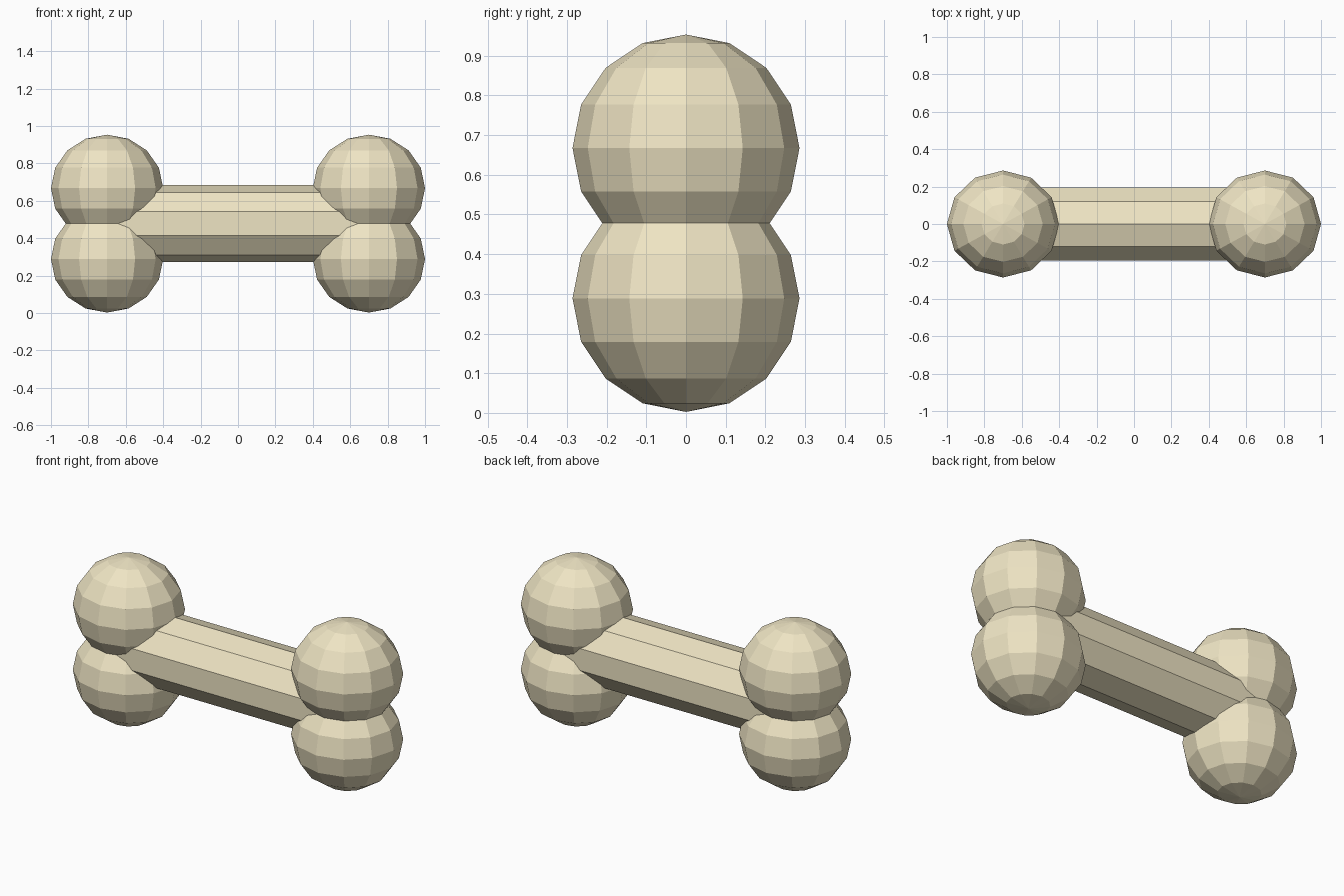
import bpy
from math import pi

if "Cube" in bpy.data.objects:
    bpy.data.objects.remove(bpy.data.objects["Cube"])

cream = bpy.data.materials.new("bone_cream")
cream.diffuse_color = (0.86, 0.78, 0.55, 1)
cream.use_nodes = True
cream.node_tree.nodes["Principled BSDF"].inputs["Base Color"].default_value = cream.diffuse_color

CENTRE_Z = 0.478


def finish(name):
    ob = bpy.context.object
    ob.name = name
    ob.data.materials.append(cream)
    return ob


# Ten-sided shaft running along x, with a ridge on top
bpy.ops.mesh.primitive_cylinder_add(vertices=10, radius=0.206, depth=1.4,
                                    location=(0, 0, CENTRE_Z), rotation=(0, pi / 2, 0))
shaft = finish("shaft")
bpy.ops.object.transform_apply(location=False, rotation=True, scale=False)
# turn the section so that a ridge points straight up
if not any(abs(v.co.y) < 1e-4 and v.co.z > 0.2 for v in shaft.data.vertices):
    shaft.rotation_euler.x = pi / 2

# Pair of faceted knobs at each end
for side, x in (("left", -0.7), ("right", 0.7)):
    for level, dz in (("lower", -0.1895), ("upper", 0.1895)):
        bpy.ops.mesh.primitive_uv_sphere_add(segments=12, ring_count=8, radius=1,
                                             location=(x, 0, CENTRE_Z + dz))
        knob = finish(f"{side}_{level}_knob")
        knob.scale = (0.3, 0.286, 0.286)
